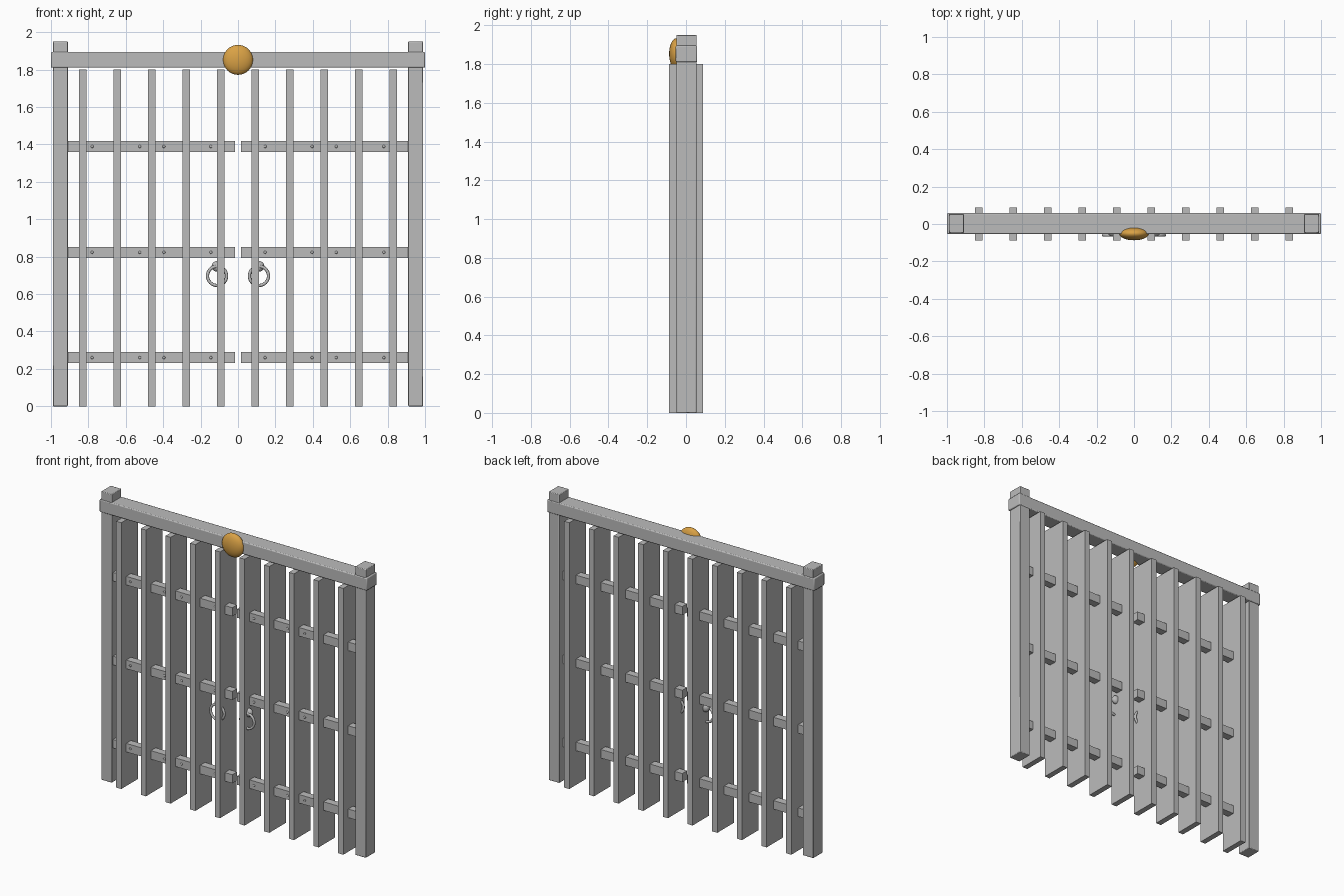
import bpy
import math

if "Cube" in bpy.data.objects:
    bpy.data.objects.remove(bpy.data.objects["Cube"], do_unlink=True)


def make_material(name, rgb):
    mat = bpy.data.materials.new(name)
    mat.use_nodes = True
    mat.diffuse_color = (*rgb, 1)
    mat.node_tree.nodes["Principled BSDF"].inputs["Base Color"].default_value = (*rgb, 1)
    return mat


grey = make_material("iron grey", (0.5, 0.5, 0.5))
gold = make_material("gold", (0.70, 0.36, 0.06))


def finish(name, mat, smooth=False):
    obj = bpy.context.object
    obj.name = name
    obj.data.materials.append(mat)
    if smooth:
        bpy.ops.object.shade_smooth_by_angle(angle=math.radians(40))
    return obj


def box(name, low, high, bevel=0.0):
    """Box between two opposite corners, with an optional softened edge."""
    centre = [(a + b) / 2 for a, b in zip(low, high)]
    bpy.ops.mesh.primitive_cube_add(size=1, location=centre)
    obj = bpy.context.object
    obj.scale = [b - a for a, b in zip(low, high)]
    bpy.ops.object.transform_apply(location=False, rotation=False, scale=True)
    if bevel:
        mod = obj.modifiers.new("soft edges", 'BEVEL')
        mod.width = bevel
        mod.segments = 2
    return finish(name, grey, smooth=bool(bevel))


def ball(name, location, scale, mat, segments=24, rings=14):
    bpy.ops.mesh.primitive_uv_sphere_add(segments=segments, ring_count=rings, location=location)
    bpy.context.object.scale = scale
    return finish(name, mat, smooth=True)


# Frame: crossbeam and its central gold ornament
box("crossbeam", (-1, -0.053, 1.81), (1, 0.058, 1.895), bevel=0.006)
ball("gold_ornament", (0, -0.051, 1.852), (0.08, 0.036, 0.08), gold, 32, 20)

# Upright slats, deep from front to back
SPACING = 0.1845
for i in range(10):
    x = (i - 4.5) * SPACING
    box(f"slat_{i + 1}", (x - 0.019, -0.088, 0), (x + 0.019, 0.088, 1.8))

STRAP_FRONT, STRAP_BACK = -0.036, 0.015
for side, s in (("left", 1), ("right", -1)):
    # Post at each end
    xs = sorted((s * 0.91, s * 0.99))
    box(f"{side}_post", (xs[0], -0.049, 0), (xs[1], 0.054, 1.95), bevel=0.004)

    # Horizontal straps of each gate leaf, with rivets
    xs = sorted((s * 0.017, s * 0.91))
    for level, z in (("lower", 0.26), ("middle", 0.823), ("upper", 1.389)):
        box(f"{side}_{level}_strap", (xs[0], STRAP_FRONT, z - 0.029), (xs[1], STRAP_BACK, z + 0.029))
        for n, x in enumerate((0.145, 0.396, 0.525, 0.78)):
            ball(f"{side}_{level}_rivet_{n + 1}", (s * x, STRAP_FRONT, z),
                 (0.008, 0.006, 0.008), grey, 10, 6)

    # Ring handle hanging from a round boss
    ball(f"{side}_handle_boss", (s * 0.112, -0.045, 0.748), (0.029, 0.022, 0.029), grey, 16, 10)
    bpy.ops.mesh.primitive_torus_add(location=(s * 0.112, -0.06, 0.697),
                                     rotation=(math.radians(90), 0, 0),
                                     major_radius=0.051, minor_radius=0.0085,
                                     major_segments=32, minor_segments=10)
    finish(f"{side}_ring_handle", grey, smooth=True)
